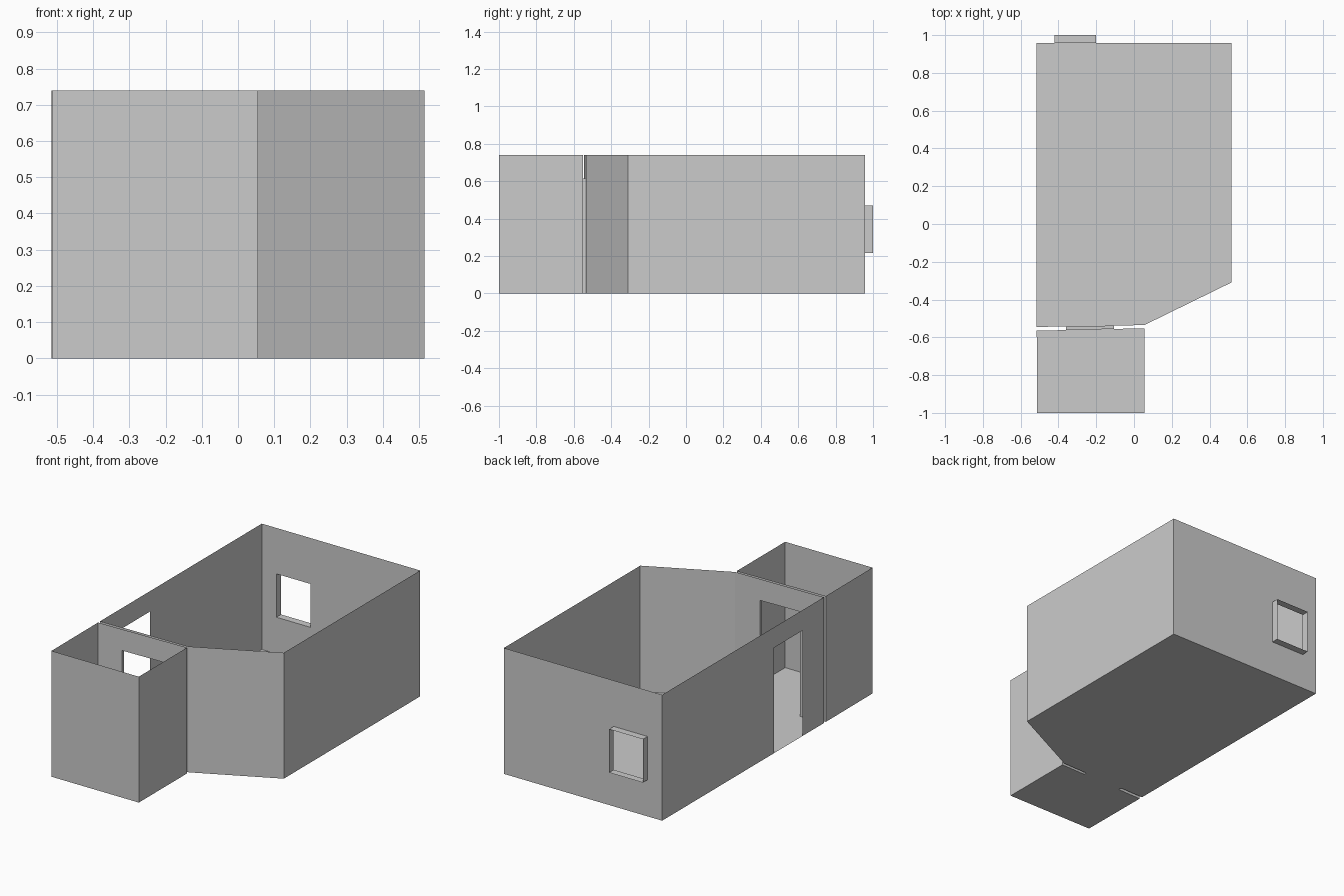
import bpy, bmesh
from mathutils import Vector

if "Cube" in bpy.data.objects:
    bpy.data.objects.remove(bpy.data.objects["Cube"])

H = 0.74  # wall height
DOOR_H = 0.615


def finish(name, bm):
    bmesh.ops.remove_doubles(bm, verts=bm.verts, dist=1e-4)
    me = bpy.data.meshes.new(name)
    bm.to_mesh(me)
    bm.free()
    ob = bpy.data.objects.new(name, me)
    bpy.context.collection.objects.link(ob)
    return ob


def face(bm, pts):
    return bm.faces.new([bm.verts.new(p) for p in pts])


def wall(bm, p, q, hole=None):
    """Thin wall from p to q; hole = (start, end, bottom, top), start/end as fractions."""
    p, q = Vector(p), Vector(q)

    def at(t, z):
        return (*p.lerp(q, t), z)
    ts, zs = [0, 1], [0, H]
    if hole:
        ts = [0, hole[0], hole[1], 1]
        zs = sorted({0, hole[2], hole[3], H})
    for i in range(len(ts) - 1):
        for z0, z1 in zip(zs, zs[1:]):
            if hole and i == 1 and z0 >= hole[2] and z1 <= hole[3]:
                continue
            a, b = ts[i], ts[i + 1]
            face(bm, [at(a, z0), at(b, z0), at(b, z1), at(a, z1)])


def room(name, corners, holes):
    """Open-topped room: floor polygon plus a wall along each side."""
    bm = bmesh.new()
    face(bm, [(x, y, 0) for x, y in reversed(corners)])
    for i, c in enumerate(corners):
        wall(bm, c, corners[(i + 1) % len(corners)], holes.get(i))
    return finish(name, bm)


def tunnel(name, near, far, closed=True):
    """Reveal strip joining two matching outlines."""
    bm = bmesh.new()
    n = len(near)
    for i in range(n if closed else n - 1):
        j = (i + 1) % n
        face(bm, [near[i], near[j], far[j], far[i]])
    return finish(name, bm)


# Main room, counter-clockwise from front left
main = [(-0.515, -0.545), (0.055, -0.535), (0.515, -0.31),
        (0.515, 0.957), (-0.515, 0.957)]
depth = 0.957 + 0.545
room("main_room", main, {
    0: (0.27, 0.72, 0, DOOR_H),                                   # inner doorway
    3: ((0.515 + 0.20) / 1.03, (0.515 + 0.42) / 1.03, 0.215, 0.47),  # window
    4: ((0.957 + 0.083) / depth, (0.957 + 0.345) / depth, 0, 0.62),  # side door
})

# Small front room
small = [(-0.513, -1.0), (0.055, -1.0), (0.055, -0.552), (-0.515, -0.565)]
room("small_room", small, {2: (0.28, 0.73, 0, DOOR_H)})

# Window reveal sticking out of the back wall
rect = [(-0.42, 0.215), (-0.20, 0.215), (-0.20, 0.47), (-0.42, 0.47)]
tunnel("window_reveal", [(x, 0.957, z) for x, z in rect],
       [(x, 1.0, z) for x, z in rect])


# Doorway lining between the rooms, with threshold
def door_outline(p, q):
    a, b = (Vector(p).lerp(Vector(q), t) for t in (0.27, 0.72))
    return [(*a, 0), (*b, 0), (*b, DOOR_H), (*a, DOOR_H)]


tunnel("doorway_lining", door_outline(main[0], main[1]),
       door_outline(small[3], small[2]))
